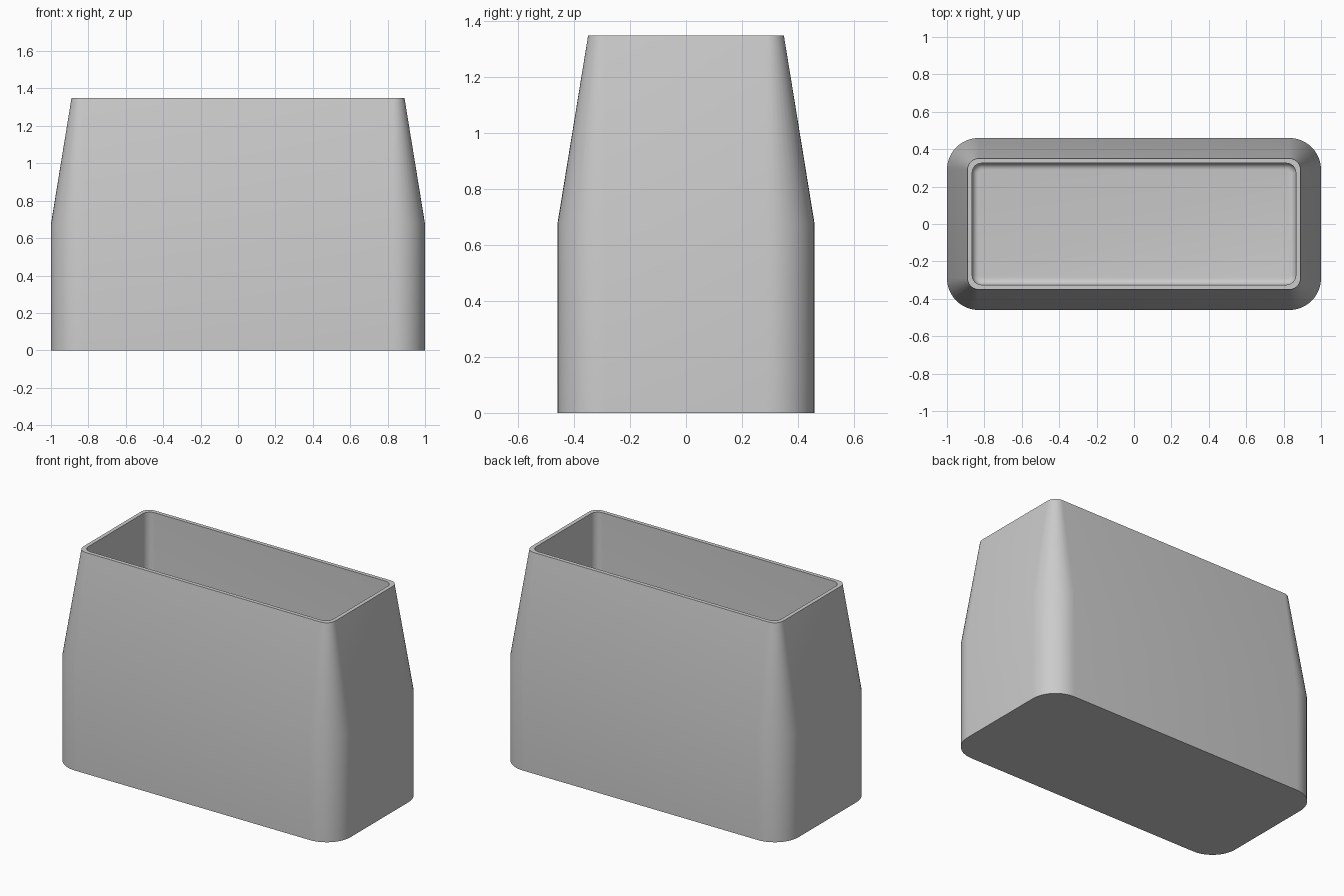
import bpy, bmesh, math

cube = bpy.data.objects.get("Cube")
if cube:
    bpy.data.objects.remove(cube, do_unlink=True)

grey = bpy.data.materials.new("plain grey")
grey.use_nodes = True
colour = (0.6, 0.6, 0.6, 1)
grey.diffuse_color = colour
grey.node_tree.nodes["Principled BSDF"].inputs["Base Color"].default_value = colour

SEGMENTS = 10


def add_ring(bm, hx, hy, radius, z):
    """Rounded rectangle of vertices at height z."""
    ring = []
    for i, (sx, sy) in enumerate([(1, 1), (-1, 1), (-1, -1), (1, -1)]):
        for k in range(SEGMENTS + 1):
            a = math.pi / 2 * (i + k / SEGMENTS)
            ring.append(bm.verts.new((sx * (hx - radius) + radius * math.cos(a),
                                      sy * (hy - radius) + radius * math.sin(a), z)))
    return ring


# Outer wall, rim, straight cavity wall and rounded floor edge
HEIGHT, FLOOR, FILLET = 1.35, 0.03, 0.035
CAVITY_X, CAVITY_Y, CAVITY_R = 0.865, 0.325, 0.05
sections = [(1.0, 0.46, 0.17, 0),
            (1.0, 0.46, 0.17, HEIGHT / 2),
            (0.89, 0.35, 0.06, HEIGHT),
            (CAVITY_X, CAVITY_Y, CAVITY_R, HEIGHT)]
for k in range(6):
    a = math.pi / 2 * k / 5
    inset = FILLET * (1 - math.cos(a))
    sections.append((CAVITY_X - inset, CAVITY_Y - inset, CAVITY_R - inset,
                     FLOOR + FILLET * (1 - math.sin(a))))

bm = bmesh.new()
rings = [add_ring(bm, *s) for s in sections]
count = len(rings[0])
for low, high in zip(rings, rings[1:]):
    for i in range(count):
        j = (i + 1) % count
        bm.faces.new((low[i], low[j], high[j], high[i]))
bm.faces.new(rings[0][::-1])
bm.faces.new(rings[-1])
bmesh.ops.recalc_face_normals(bm, faces=bm.faces)

mesh = bpy.data.meshes.new("tapered_container")
bm.to_mesh(mesh)
bm.free()
mesh.materials.append(grey)
container = bpy.data.objects.new("tapered_container", mesh)
bpy.context.collection.objects.link(container)
bpy.context.view_layer.objects.active = container
container.select_set(True)
bpy.ops.object.shade_smooth_by_angle(angle=math.radians(30))
